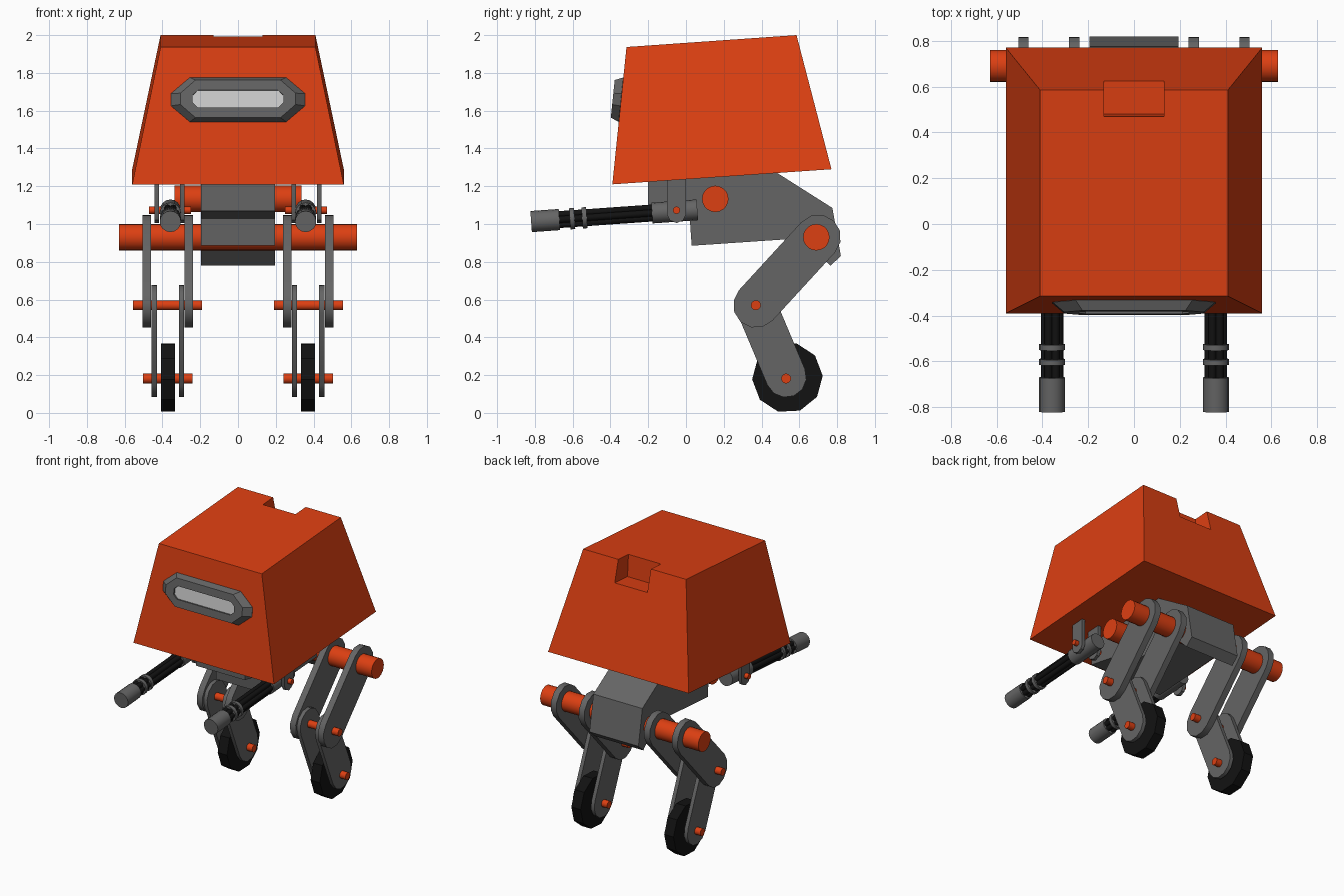
import bpy, bmesh, math
from mathutils import Vector

if "Cube" in bpy.data.objects:
    bpy.data.objects.remove(bpy.data.objects["Cube"])


def material(name, rgb):
    m = bpy.data.materials.new(name)
    m.diffuse_color = (*rgb, 1)
    m.use_nodes = True
    m.node_tree.nodes["Principled BSDF"].inputs["Base Color"].default_value = m.diffuse_color
    return m


ORANGE = material("orange paint", (0.72, 0.05, 0.006))
GREY = material("grey metal", (0.13, 0.13, 0.13))
BLACK = material("black rubber", (0.006, 0.006, 0.006))
LIGHT = material("pale lens", (0.62, 0.62, 0.62))


def finish(name, bm, *mats, smooth=None):
    bmesh.ops.recalc_face_normals(bm, faces=bm.faces)
    me = bpy.data.meshes.new(name)
    bm.to_mesh(me)
    bm.free()
    ob = bpy.data.objects.new(name, me)
    bpy.context.collection.objects.link(ob)
    for m in mats:
        me.materials.append(m)
    if smooth:
        bpy.ops.object.select_all(action='DESELECT')
        ob.select_set(True)
        bpy.context.view_layer.objects.active = ob
        bpy.ops.object.shade_smooth_by_angle(angle=math.radians(smooth))
    return ob


def loft(bm, rings):
    """Skin a list of rings and cap both ends."""
    vs = [[bm.verts.new(p) for p in r] for r in rings]
    n = len(vs[0])
    for a, b in zip(vs, vs[1:]):
        for i in range(n):
            bm.faces.new((a[i], a[(i + 1) % n], b[(i + 1) % n], b[i]))
    bm.faces.new(vs[0])
    return bm.faces.new(vs[-1])


def prism(name, profile, x0, x1, mat, smooth=None):
    """Side profile in (y, z) extruded across x."""
    bm = bmesh.new()
    loft(bm, [[(x, y, z) for y, z in profile] for x in (x0, x1)])
    return finish(name, bm, mat, smooth=smooth)


def disc(c, r, n, start=0.0):
    return [(c[0] + r * math.cos(start + 2 * math.pi * i / n),
             c[1] + r * math.sin(start + 2 * math.pi * i / n)) for i in range(n)]


def capsule(a, b, r, seg=6):
    """Rounded link profile between two pivots."""
    t = math.atan2(b[1] - a[1], b[0] - a[0])
    pts = []
    for c, s in ((a, t + math.pi / 2), (b, t - math.pi / 2)):
        pts += [(c[0] + r * math.cos(s + math.pi * i / seg),
                 c[1] + r * math.sin(s + math.pi * i / seg)) for i in range(seg + 1)]
    return pts


def axle(name, c, r, x0, x1, mat=ORANGE):
    return prism(name, disc(c, r, 20), x0, x1, mat, 40)


# Hull: tapered, slightly tilted shell with a notch in the top rear edge
bm = bmesh.new()
loft(bm, [[(-w, f[0], f[1]), (w, f[0], f[1]), (w, b[0], b[1]), (-w, b[0], b[1])]
          for w, f, b in ((0.56, (-0.39, 1.21), (0.77, 1.29)),
                          (0.41, (-0.315, 1.937), (0.585, 2.0)))])
hull = finish("hull", bm, ORANGE)
cutter = prism("notch_cutter", [(0.48, 1.836), (0.8, 1.858), (0.78, 2.2), (0.455, 2.2)],
               -0.13, 0.13, ORANGE)
mod = hull.modifiers.new("notch", 'BOOLEAN')
mod.operation = 'DIFFERENCE'
mod.solver = 'EXACT'
mod.object = cutter
bpy.context.view_layer.objects.active = hull
bpy.ops.object.modifier_apply(modifier="notch")
bpy.data.objects.remove(cutter)

# Visor: bevelled octagonal frame with a recessed lens
up = Vector((0, 0.075, 0.727)).normalized()
out = Vector((0, -up.z, up.y))
centre = Vector((0, -0.343, 1.658))


def octagon(hx, hz, cx, cz, d):
    base = [(hx, hz - cz), (hx - cx, hz)]
    q = base + [(-x, z) for x, z in reversed(base)]
    q += [(-x, -z) for x, z in q]
    return [centre + Vector((x, 0, 0)) + up * z + out * d for x, z in q]


bm = bmesh.new()
lens = loft(bm, [octagon(0.355, 0.118, 0.1, 0.085, -0.02),
                 octagon(0.355, 0.118, 0.1, 0.085, 0.002),
                 octagon(0.305, 0.1, 0.08, 0.07, 0.045),
                 octagon(0.24, 0.046, 0.028, 0.026, 0.045),
                 octagon(0.24, 0.046, 0.028, 0.026, 0.033)])
lens.material_index = 1
finish("visor", bm, GREY, LIGHT)

# Torso block and cross axles
prism("torso", [(-0.2, 1.225), (-0.2, 1.07), (0.02, 1.03), (0.03, 0.885), (0.62, 0.925),
                (0.765, 0.78), (0.82, 0.83), (0.775, 1.085), (0.48, 1.272)],
      -0.195, 0.195, GREY)
axle("shoulder_axle", (0.155, 1.133), 0.07, -0.335, 0.335)
axle("hip_axle", (0.69, 0.93), 0.07, -0.63, 0.63)

HIP, KNEE, ANKLE = (0.70, 0.93), (0.37, 0.57), (0.53, 0.19)
ARM0, ARM1 = Vector((0.06, 1.075)), Vector((-0.82, 1.013))


def tube(bm, x, y0, y1, r, n, dx=0.0, dz=0.0):
    """Tube along the arm axis between two y positions."""
    d = (ARM1 - ARM0).normalized()
    rings = []
    for y in (y0, y1):
        z = ARM0.y + (y - ARM0.x) * d.y / d.x
        rings.append([(x + dx + r * math.cos(a), y + r * math.sin(a) * d.y,
                       z + dz - r * math.sin(a) * d.x)
                      for a in (2 * math.pi * i / n for i in range(n))])
    loft(bm, rings)


for side, s in (("left", -1), ("right", 1)):
    # Legs: paired links, pins and wheel
    for part, x0, x1 in (("inner", 0.238, 0.283), ("outer", 0.46, 0.505)):
        prism(f"{side}_{part}_upper_leg", capsule(HIP, KNEE, 0.12), s * x0, s * x1, GREY, 35)
    for part, x0, x1 in (("inner", 0.285, 0.312), ("outer", 0.43, 0.457)):
        prism(f"{side}_{part}_lower_leg", capsule(KNEE, ANKLE, 0.108), s * x0, s * x1, GREY, 35)
    axle(f"{side}_knee_pin", KNEE, 0.026, s * 0.19, s * 0.555)
    axle(f"{side}_ankle_pin", (0.53, 0.182), 0.026, s * 0.24, s * 0.503)
    prism(f"{side}_wheel", disc((0.537, 0.187), 0.187, 10, 0.05), s * 0.333, s * 0.407, BLACK)

    # Arm hangers below the hull
    hanger = [(-0.1, 1.25), (-0.1, 1.05), (-0.085, 1.02), (-0.05, 1.005),
              (-0.015, 1.02), (0.0, 1.05), (0.0, 1.25)]
    for part, x0, x1 in (("inner", 0.283, 0.306), ("outer", 0.418, 0.441)):
        prism(f"{side}_{part}_hanger", hanger, s * x0, s * x1, GREY, 40)
    axle(f"{side}_arm_pin", (-0.05, 1.073), 0.019, s * 0.25, s * 0.47)

    # Arm: base, bundled barrels, bands and end sleeve
    x = s * 0.358
    bm = bmesh.new()
    tube(bm, x, 0.06, -0.18, 0.055, 16)
    finish(f"{side}_arm_base", bm, GREY, smooth=40)
    bm = bmesh.new()
    for i in range(6):
        a = math.pi * i / 3
        tube(bm, x, -0.17, -0.7, 0.018, 8, 0.031 * math.cos(a), 0.031 * math.sin(a))
    tube(bm, x, -0.17, -0.7, 0.03, 8)
    finish(f"{side}_barrels", bm, BLACK, smooth=50)
    bm = bmesh.new()
    for y in (-0.525, -0.59):
        tube(bm, x, y, y - 0.025, 0.056, 16)
    finish(f"{side}_bands", bm, GREY, smooth=40)
    bm = bmesh.new()
    tube(bm, x, -0.67, -0.82, 0.056, 16)
    finish(f"{side}_sleeve", bm, GREY, smooth=40)
